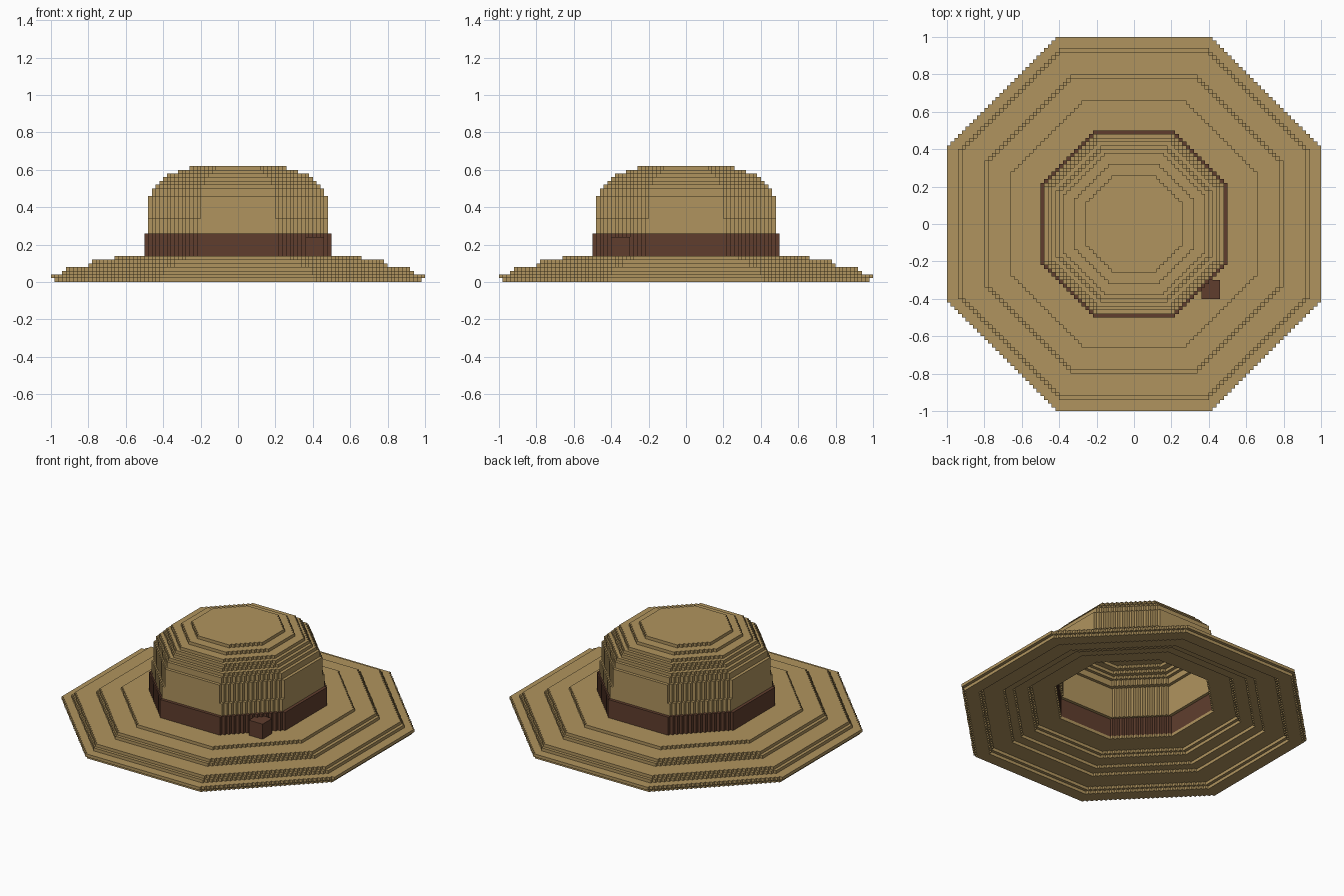
import bpy, bmesh

U = 0.02  # size of one block

if "Cube" in bpy.data.objects:
    bpy.data.objects.remove(bpy.data.objects["Cube"], do_unlink=True)


def make_material(name, rgb):
    mat = bpy.data.materials.new(name)
    mat.use_nodes = True
    colour = (*rgb, 1.0)
    mat.diffuse_color = colour
    mat.node_tree.nodes["Principled BSDF"].inputs["Base Color"].default_value = colour
    return mat


straw = make_material("straw tan", (0.434, 0.296, 0.112))
leather = make_material("leather brown", (0.117, 0.048, 0.027))


def octagon_outline(size):
    """Octagon in whole blocks, with stair-stepped diagonal sides."""
    n, diagonal = int(size), int(size * 1.4142)
    last = diagonal - n + 1
    quarter = []
    for x in range(n, last - 1, -1):
        y = diagonal - x + 1
        quarter.append((x, y))
        if x > last:
            quarter.append((x - 1, y))
    points = []
    for _ in range(4):
        points += quarter
        quarter = [(-y, x) for x, y in quarter]
    return points


def add_ring(bm, outer, inner, bottom, top):
    """Add a flat-topped ring (or a disc when inner is zero) to bm."""
    ring = bmesh.new()
    for size in (outer, inner):
        if size:
            verts = [ring.verts.new((x * U, y * U, bottom * U))
                     for x, y in octagon_outline(size)]
            for a, b in zip(verts, verts[1:] + verts[:1]):
                ring.edges.new((a, b))
    bmesh.ops.triangle_fill(ring, edges=ring.edges[:], use_beauty=True,
                            normal=(0, 0, 1))
    raised = bmesh.ops.extrude_face_region(ring, geom=ring.faces[:],
                                           use_keep_orig=True)["geom"]
    bmesh.ops.translate(ring, vec=(0, 0, (top - bottom) * U),
                        verts=[v for v in raised if isinstance(v, bmesh.types.BMVert)])
    bmesh.ops.recalc_face_normals(ring, faces=ring.faces[:])
    mesh = bpy.data.meshes.new("ring")
    ring.to_mesh(mesh)
    ring.free()
    bm.from_mesh(mesh)
    bpy.data.meshes.remove(mesh)


def finish(name, bm, mat):
    mesh = bpy.data.meshes.new(name)
    bm.to_mesh(mesh)
    bm.free()
    mesh.materials.append(mat)
    obj = bpy.data.objects.new(name, mesh)
    bpy.context.collection.objects.link(obj)
    return obj


def build_part(name, start, layers, mat):
    """Stack rings given as (outer, inner, height), all in blocks."""
    bm = bmesh.new()
    z = start
    for outer, inner, height in layers:
        add_ring(bm, outer, inner, z, z + height)
        z += height
    return finish(name, bm, mat)


# Wide brim, rising in steps towards the crown
build_part("brim", 0, [(49, 45, 1), (50, 44, 1), (47, 38, 1), (46, 35, 1),
                       (40, 31, 1), (39, 30, 1), (33, 23, 1)], straw)

# Band around the base of the crown
build_part("band", 7, [(25, 23, 6)], leather)

# Hollow domed crown
build_part("crown", 13, [(24.1, 22, 4), (24, 22, 6), (23, 21, 2), (22, 20, 1),
                         (21, 19, 1), (20, 17, 1), (19, 14, 1), (16, 11, 1),
                         (13, 0, 1)], straw)

# Small square knot on the band
knot = bmesh.new()
bmesh.ops.create_cube(knot, size=5 * U)
bmesh.ops.translate(knot, vec=(0.41, -0.35, 0.19), verts=knot.verts[:])
finish("band_knot", knot, leather)
